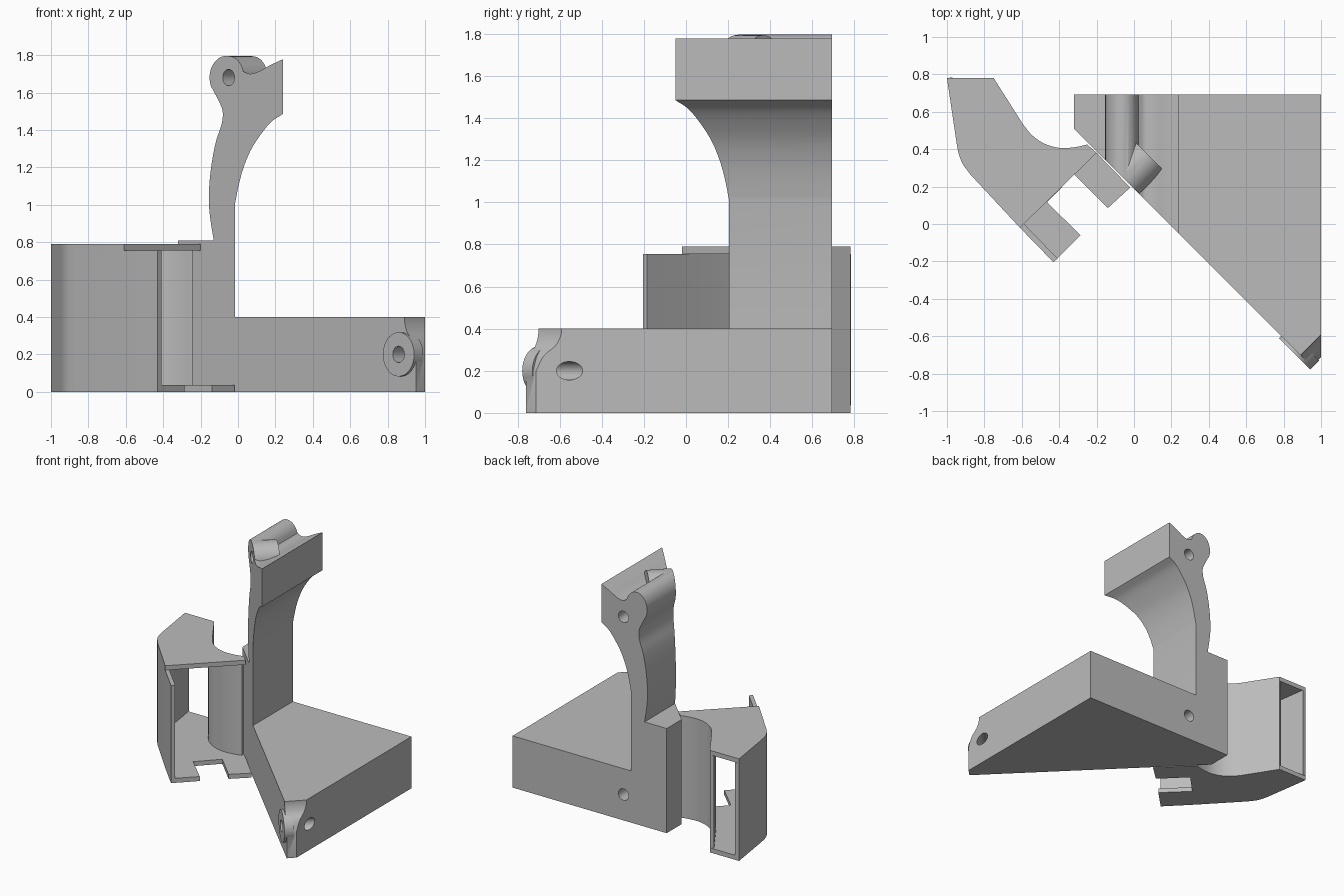
import bpy, bmesh, math
from mathutils import Vector

cube = bpy.data.objects.get("Cube")
if cube:
    bpy.data.objects.remove(cube, do_unlink=True)

grey = bpy.data.materials.new("plain grey")
grey.use_nodes = True
COLOR = (0.5, 0.5, 0.5, 1)
grey.diffuse_color = COLOR
grey.node_tree.nodes["Principled BSDF"].inputs["Base Color"].default_value = COLOR

R2 = math.sqrt(2)


# Ways to place a flat outline (a, b) pushed along a depth d
def plan(a, b, d):
    return (a, b, d)


def front(a, b, d):
    return (a, d, b)


def diagonal(a, b, d):
    return ((d + a) / R2, (d - a) / R2, b)


def prism(name, outline, lo, hi, place=plan):
    bm = bmesh.new()
    rings = [[bm.verts.new(place(a, b, d)) for a, b in outline] for d in (lo, hi)]
    n = len(outline)
    bm.faces.new(rings[0])
    bm.faces.new(rings[1][::-1])
    for i in range(n):
        j = (i + 1) % n
        bm.faces.new((rings[0][i], rings[1][i], rings[1][j], rings[0][j]))
    bmesh.ops.recalc_face_normals(bm, faces=bm.faces)
    mesh = bpy.data.meshes.new(name)
    bm.to_mesh(mesh)
    bm.free()
    mesh.materials.append(grey)
    obj = bpy.data.objects.new(name, mesh)
    bpy.context.collection.objects.link(obj)
    return obj


def arc(cx, cy, rx, ry, start, end, n):
    angles = [math.radians(start + (end - start) * i / n) for i in range(n + 1)]
    return [(cx + rx * math.cos(t), cy + ry * math.sin(t)) for t in angles]


def rod(name, a, b, r, lo, hi, place=diagonal, sides=40):
    return prism(name, arc(a, b, r, r, 0, 360, sides)[:-1], lo, hi, place)


def smooth(points, steps=5):
    """Rounded path through the points."""
    p = [Vector(q) for q in points]
    p = [2 * p[0] - p[1]] + p + [2 * p[-1] - p[-2]]
    out = []
    for a, b, c, d in zip(p, p[1:], p[2:], p[3:]):
        for i in range(steps):
            t = i / steps
            q = 0.5 * (2 * b + (c - a) * t + (2 * a - 5 * b + 4 * c - d) * t * t
                       + (3 * b - a - 3 * c + d) * t ** 3)
            out.append(tuple(q))
    return out + [tuple(points[-1])]


def ribbon(path, width):
    """Wall outline: the path and its copy moved to the left of travel."""
    p = [Vector(q) for q in path]
    inner = []
    for i, q in enumerate(p):
        d1 = (q - p[max(i - 1, 0)]).normalized()
        d2 = (p[min(i + 1, len(p) - 1)] - q).normalized()
        d = (d1 + d2).normalized()
        k = max(d.dot(d2 if d2.length else d1), 0.5)
        inner.append(tuple(q + Vector((-d.y, d.x)) * width / k))
    return list(path) + inner[::-1]


def combine(target, tool, operation):
    mod = target.modifiers.new("cut", 'BOOLEAN')
    mod.operation = operation
    mod.solver = 'EXACT'
    mod.object = tool
    bpy.context.view_layer.update()
    graph = bpy.context.evaluated_depsgraph_get()
    mesh = bpy.data.meshes.new_from_object(target.evaluated_get(graph))
    target.modifiers.clear()
    target.data = mesh
    bpy.data.objects.remove(tool, do_unlink=True)


# Base block and curved arm share one front profile
arm_left = smooth([(-0.13, 0.81), (-0.15, 0.94), (-0.156, 1.05), (-0.145, 1.19),
                   (-0.12, 1.33), (-0.088, 1.43), (-0.082, 1.5), (-0.105, 1.56)])
knob = arc(-0.062, 1.68, 0.09, 0.116, 205, 30, 24)
saddle = smooth([(0.025, 1.715), (0.06, 1.70), (0.11, 1.712), (0.17, 1.745), (0.24, 1.778)])
arm_right = smooth([(0.24, 1.485), (0.18, 1.445), (0.125, 1.38), (0.07, 1.295),
                    (0.03, 1.2), (0.005, 1.11), (-0.015, 1.01)])
profile = ([(-0.32, 0), (-0.32, 0.81)] + arm_left + knob + saddle + arm_right
           + [(-0.015, 0.4), (1, 0.4), (1, 0)])
body = prism("base_and_arm", profile, -1.0, 0.693, front)

# Slanted front face and scooped tip
FACE = 0.134
combine(body, prism("slant_cutter", [(-2, -1), (3, -1), (3, 3), (-2, 3)], -3, FACE, diagonal),
        'DIFFERENCE')
scoop = smooth([(1.125, 0.42), (1.127, 0.37), (1.145, 0.32), (1.185, 0.27), (1.21, 0.2)])
combine(body, prism("tip_cutter", scoop + [(1.21, -0.1), (2, -0.1), (2, 0.42)], -1, 2, diagonal),
        'DIFFERENCE')

# Round bosses square to the slanted face
combine(body, rod("tip_boss", 1.098, 0.2, 0.118, FACE - 0.018, FACE + 0.05), 'UNION')
combine(body, rod("arm_boss", -0.205, 1.68, 0.114, FACE + 0.001, 0.315), 'UNION')

# Screw holes: slanted ones, then those in the back
combine(body, rod("tip_hole", 1.098, 0.2, 0.044, -0.1, 0.6, sides=24), 'DIFFERENCE')
combine(body, rod("arm_hole", -0.205, 1.68, 0.044, -0.1, 0.29, sides=24), 'DIFFERENCE')
for z in (0.2, 1.575):
    combine(body, rod("back_hole", 0.05, z, 0.044, 0.45, 0.8, front, 24), 'DIFFERENCE')

# Holder: outer wall, scooped inner wall, top and bottom plates
outer = [(-1, 0.78)] + smooth([(-0.948, 0.43), (-0.937, 0.375), (-0.915, 0.32),
                               (-0.875, 0.265)]) + [(-0.61, -0.02)]
inner = [(-0.75, 0.78), (-0.62, 0.575)] + smooth(
    [(-0.595, 0.535), (-0.545, 0.475), (-0.48, 0.43), (-0.4, 0.407), (-0.32, 0.41), (-0.25, 0.425)])
lip = (-0.43, -0.205)
PLATE, TOP = 0.035, 0.79
prism("holder_outer_wall", ribbon(outer + [lip], 0.03), PLATE, TOP - PLATE)
prism("holder_inner_wall", ribbon(inner[::-1], 0.03), PLATE, TOP - PLATE)
prism("holder_top", outer + [(-0.2, 0.38)] + inner[::-1], TOP - PLATE, TOP)
tabs = [lip, (-0.285, -0.06), (-0.465, 0.115), (-0.32, 0.265), (-0.14, 0.085),
        (-0.02, 0.195), (-0.2, 0.38)]
prism("holder_bottom", outer + tabs + inner[::-1], 0, PLATE)

# Soft curves, crisp edges
bpy.ops.object.select_all(action='DESELECT')
for obj in bpy.context.collection.objects:
    if obj.type == 'MESH' and grey.name in obj.data.materials:
        obj.select_set(True)
        bpy.context.view_layer.objects.active = obj
bpy.ops.object.shade_smooth_by_angle(angle=math.radians(30))
